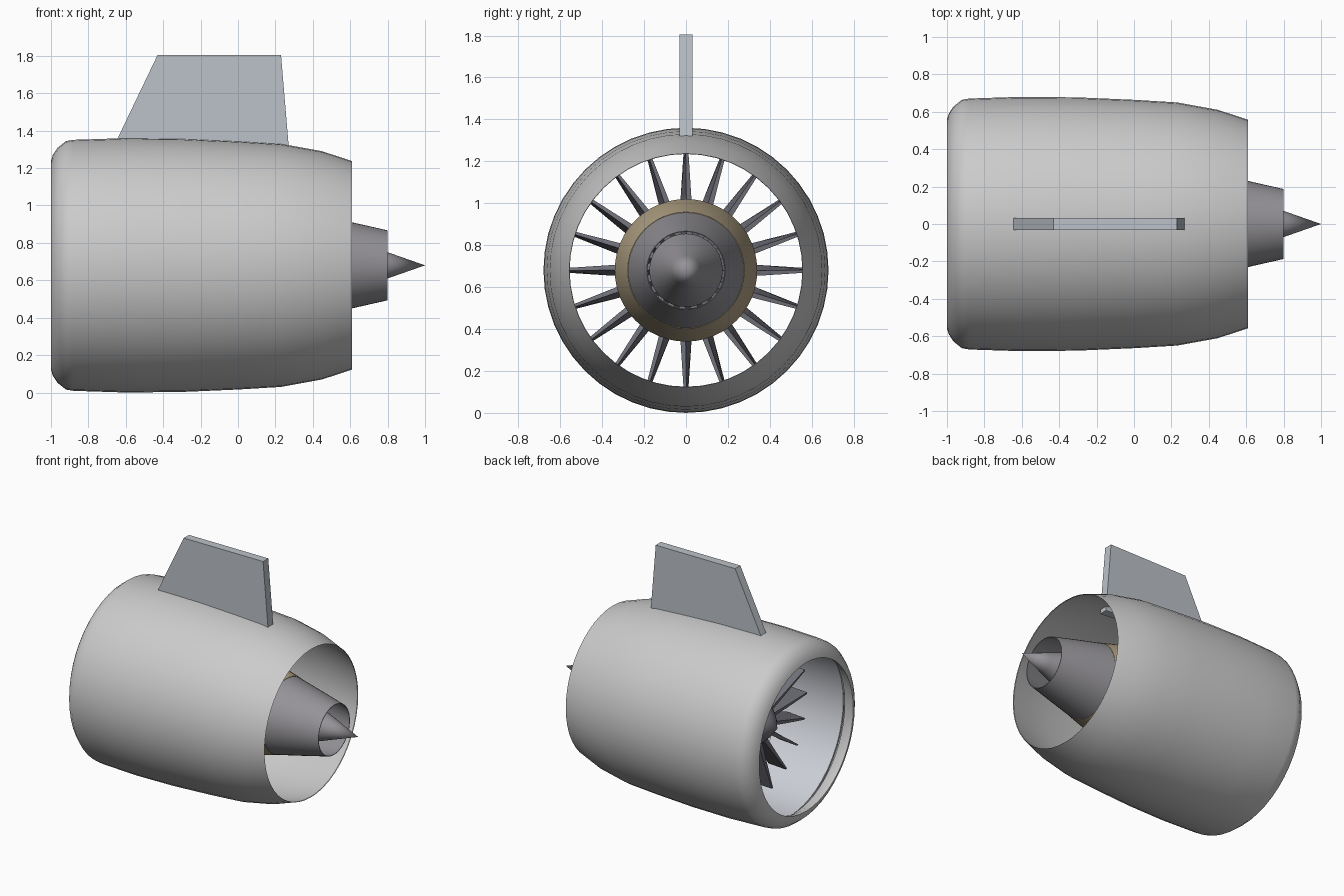
import bpy, bmesh, math
from mathutils import Matrix, Vector

if "Cube" in bpy.data.objects:
    bpy.data.objects.remove(bpy.data.objects["Cube"])

CZ = 0.68  # height of the engine axis


def material(name, rgb):
    m = bpy.data.materials.new(name)
    m.diffuse_color = (*rgb, 1)
    m.use_nodes = True
    m.node_tree.nodes["Principled BSDF"].inputs["Base Color"].default_value = m.diffuse_color
    return m


SHELL = material("shell_light", (0.80, 0.80, 0.82))
LINER = material("liner_grey", (0.60, 0.62, 0.67))
PYLON = material("pylon_grey", (0.50, 0.54, 0.58))
DARK = material("blade_dark", (0.17, 0.17, 0.20))
METAL = material("core_metal", (0.30, 0.29, 0.31))
BRONZE = material("case_bronze", (0.48, 0.39, 0.25))


def finish(name, bm, mat, smooth=True):
    bmesh.ops.remove_doubles(bm, verts=bm.verts, dist=1e-5)
    bmesh.ops.recalc_face_normals(bm, faces=bm.faces)
    me = bpy.data.meshes.new(name)
    bm.to_mesh(me)
    bm.free()
    me.materials.append(mat)
    ob = bpy.data.objects.new(name, me)
    bpy.context.collection.objects.link(ob)
    if smooth:
        bpy.ops.object.select_all(action='DESELECT')
        ob.select_set(True)
        bpy.context.view_layer.objects.active = ob
        bpy.ops.object.shade_smooth_by_angle(angle=math.radians(35))
    return ob


def revolve(name, profile, mat, steps=48, closed=False):
    """Spin (x, radius) points about the engine axis."""
    bm = bmesh.new()
    vs = [bm.verts.new((x, 0, CZ + r)) for x, r in profile]
    pairs = list(zip(vs, vs[1:] + vs[:1])) if closed else list(zip(vs, vs[1:]))
    es = [bm.edges.new(p) for p in pairs]
    bmesh.ops.spin(bm, geom=vs + es, cent=(0, 0, CZ), axis=(1, 0, 0),
                   angle=2 * math.pi, steps=steps)
    return finish(name, bm, mat)


# Nacelle: outer skin, rounded intake lip and thin inner skin
outer = [(-1, 0.558), (-0.99, 0.59), (-0.965, 0.628), (-0.92, 0.664), (-0.88, 0.671),
         (-0.6, 0.68), (-0.3, 0.677), (0, 0.664), (0.23, 0.65), (0.45, 0.61), (0.61, 0.557)]
inner = [(0.605, 0.555), (0.44, 0.595), (0.22, 0.634), (0, 0.648), (-0.3, 0.66),
         (-0.6, 0.66), (-0.88, 0.65), (-0.9, 0.60), (-0.96, 0.565)]
revolve("nacelle", outer + inner, SHELL, closed=True)

# Fan duct liner
revolve("fan_duct_liner", [(-0.87, 0.625), (-0.35, 0.625), (-0.35, 0.64), (-0.87, 0.64)],
        LINER, closed=True)

# Core: bronze case, tapered nozzle and exhaust plug
revolve("core_case", [(-0.3, 0.33), (-0.2, 0.34), (0.15, 0.34), (0.4, 0.278),
                      (0.4, 0.265), (0.15, 0.325), (-0.3, 0.315)], BRONZE, closed=True)
revolve("core_nozzle", [(0.38, 0.28), (0.61, 0.23), (0.8, 0.187), (0.8, 0.183), (0.38, 0.265)],
        METAL, closed=True)
revolve("exhaust_plug", [(0.5, 0), (0.5, 0.175), (0.8, 0.07), (1.0, 0)], METAL, steps=32)

# Fan hub with pointed spinner, and the shaft behind it
revolve("fan_hub", [(-0.76, 0), (-0.7, 0.08), (-0.64, 0.14), (-0.58, 0.172),
                    (-0.42, 0.172), (-0.42, 0)], DARK, steps=32)
revolve("shaft", [(-0.43, 0.10), (0.51, 0.10)], METAL, steps=24)

# Fan blades: twisted tapering slabs repeated about the axis
bm = bmesh.new()
BLADES = 20
for i in range(BLADES):
    spin = Matrix.Rotation(2 * math.pi * i / BLADES, 4, 'X')
    rings = []
    for r, chord, thick, pitch in [(0.16, 0.15, 0.034, 14), (0.36, 0.15, 0.024, 10),
                                   (0.59, 0.15, 0.012, 3)]:
        twist = Matrix.Rotation(math.radians(pitch), 4, 'Z')
        ring = []
        for sx, sy in [(-1, -1), (1, -1), (1, 1), (-1, 1)]:
            p = twist @ Vector((sx * chord / 2, sy * thick / 2, r))
            ring.append(bm.verts.new(spin @ p + Vector((-0.52, 0, CZ))))
        rings.append(ring)
    for a, b in zip(rings, rings[1:]):
        for k in range(4):
            bm.faces.new((a[k], a[(k + 1) % 4], b[(k + 1) % 4], b[k]))
    bm.faces.new(rings[0][::-1])
    bm.faces.new(rings[-1])
finish("fan_blades", bm, DARK, smooth=False)

# Pylon: swept slab whose rear foot reaches into the duct
bm = bmesh.new()
side = [(-0.43, 1.805), (0.23, 1.805), (0.275, 1.27), (-0.655, 1.335)]
face = bm.faces.new([bm.verts.new((x, -0.031, z)) for x, z in side])
ext = bmesh.ops.extrude_face_region(bm, geom=[face])
bmesh.ops.translate(bm, vec=(0, 0.062, 0),
                    verts=[v for v in ext["geom"] if isinstance(v, bmesh.types.BMVert)])
finish("pylon", bm, PYLON, smooth=False)
